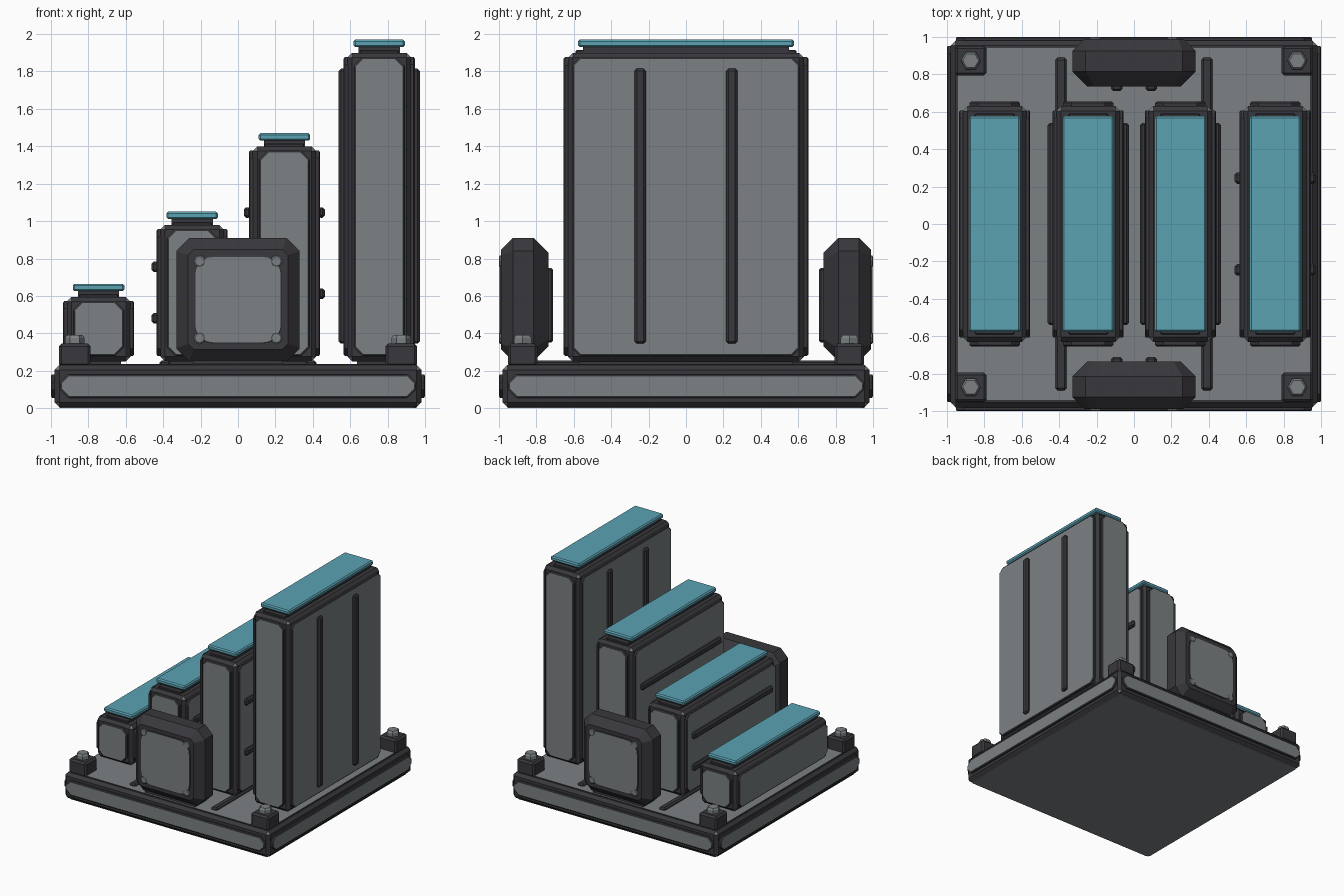
import bpy, bmesh, math
from mathutils import Vector

if "Cube" in bpy.data.objects:
    bpy.data.objects.remove(bpy.data.objects["Cube"])


def material(name, rgb):
    m = bpy.data.materials.new(name)
    m.diffuse_color = (*rgb, 1)
    m.use_nodes = True
    m.node_tree.nodes["Principled BSDF"].inputs["Base Color"].default_value = m.diffuse_color
    return m


DARK = material("dark frame", (0.040, 0.039, 0.045))
GREY = material("panel grey", (0.20, 0.22, 0.228))
BLUE = material("teal cap", (0.105, 0.36, 0.45))


def finish(name, bm, mats):
    bmesh.ops.recalc_face_normals(bm, faces=bm.faces[:])
    me = bpy.data.meshes.new(name)
    bm.to_mesh(me)
    bm.free()
    for m in mats:
        me.materials.append(m)
    ob = bpy.data.objects.new(name, me)
    bpy.context.collection.objects.link(ob)
    return ob


def box(name, lo, hi, mat=DARK, bevel=0.012, corner=None):
    """Bevelled box; the cut corners can take a second material."""
    lo, hi = Vector(lo), Vector(hi)
    bm = bmesh.new()
    bmesh.ops.create_cube(bm, size=1)
    for v in bm.verts:
        v.co = (lo + hi) / 2 + Vector(v.co[i] * (hi - lo)[i] for i in range(3))
    if bevel:
        bmesh.ops.bevel(bm, geom=bm.edges[:], offset=bevel, segments=1,
                        profile=0.5, affect='EDGES')
    if corner:
        for f in bm.faces:
            f.normal_update()
            f.material_index = int(min(abs(c) for c in f.normal) > 0.3)
    return finish(name, bm, [mat, corner] if corner else [mat])


def octagon(hu, hv, c):
    return [(hu, hv - c), (hu - c, hv), (c - hu, hv), (-hu, hv - c),
            (-hu, c - hv), (c - hu, -hv), (hu - c, -hv), (hu, c - hv)]


def rounded(h, r, n=6):
    pts = []
    for q, (sx, sy) in enumerate([(1, 1), (-1, 1), (-1, -1), (1, -1)]):
        for i in range(n + 1):
            a = math.pi / 2 * (q + i / n)
            pts.append((sx * (h - r) + r * math.cos(a), sy * (h - r) + r * math.sin(a)))
    return pts


def ngon(r, n):
    return [(r * math.cos(2 * math.pi * i / n), r * math.sin(2 * math.pi * i / n))
            for i in range(n)]


def loft(name, origin, normal, rings, side=DARK, cap=DARK):
    """Stack of outlines (depth, points) along a main axis direction."""
    o, n = Vector(origin), Vector(normal)
    u = Vector((0, 1, 0)) if n.x else Vector((1, 0, 0))
    v = Vector((0, 1, 0)) if n.z else Vector((0, 0, 1))
    bm = bmesh.new()
    loops = [[bm.verts.new(o + n * d + u * p[0] + v * p[1]) for p in pts] for d, pts in rings]
    for a, b in zip(loops, loops[1:]):
        for i in range(len(a)):
            j = (i + 1) % len(a)
            bm.faces.new((a[i], a[j], b[j], b[i]))
    bm.faces.new(loops[0])
    bm.faces.new(loops[-1]).material_index = 1
    return finish(name, bm, [side, cap])


def panel(name, origin, normal, hu, hv, depth, c=0.04):
    """Chamfered cover plate with a dark edge and a grey face."""
    k = 0.008
    return loft(name, origin, normal,
                [(-0.01, octagon(hu + k, hv + k, c)), (depth * 0.7, octagon(hu + k, hv + k, c)),
                 (depth, octagon(hu, hv, c))], DARK, GREY)


def bolt(name, origin, normal, r, h, n):
    return loft(name, origin, normal,
                [(-0.005, ngon(r, n)), (h * 0.7, ngon(r, n)), (h, ngon(r * 0.8, n))], GREY, GREY)


SIGNS = (-1, 1)

# base slab with panels on every side
box("base_slab", (-0.98, -0.98, 0.005), (0.98, 0.98, 0.23), bevel=0.025, corner=GREY)
panel("base_top_panel", (0, 0, 0.23), (0, 0, 1), 0.94, 0.94, 0.006, 0.03)
loft("base_bottom_panel", (0, 0, 0.01), (0, 0, -1),
     [(0, octagon(0.955, 0.955, 0.02)), (0.01, octagon(0.955, 0.955, 0.02))], GREY, GREY)
for s in SIGNS:
    panel("base_front_back_panel", (0, s * 0.98, 0.118), (0, s, 0), 0.945, 0.055, 0.02, 0.045)
    panel("base_side_panel", (s * 0.98, 0, 0.118), (s, 0, 0), 0.945, 0.055, 0.02, 0.045)
    box("base_top_rib", (s * 0.39 - 0.03, -0.89, 0.22), (s * 0.39 + 0.03, 0.89, 0.255))
    # corner blocks with hex bolts
    for t in SIGNS:
        x, y = s * 0.873, t * 0.873
        box("corner_block", (x - 0.085, y - 0.08, 0.22), (x + 0.085, y + 0.08, 0.345), bevel=0.015)
        bolt("corner_bolt", (x, y, 0.34), (0, 0, 1), 0.053, 0.05, 6)

# four rising bars: centre x, top height
for k, (x, top) in enumerate([(-0.745, 0.595), (-0.245, 0.98), (0.248, 1.40), (0.755, 1.90)]):
    zb = 0.25
    zc, hz = (zb + top) / 2 + 0.003, (top - zb) / 2 - 0.034
    box("bar_plinth", (x - 0.12, -0.57, 0.22), (x + 0.12, 0.57, 0.27), bevel=0)
    box("bar_body", (x - 0.17, -0.63, zb), (x + 0.17, 0.63, top), bevel=0.025, corner=GREY)
    box("bar_neck", (x - 0.105, -0.59, top - 0.01), (x + 0.105, 0.59, top + 0.015), bevel=0.005)
    box("bar_cap_seat", (x - 0.11, -0.55, top), (x + 0.11, 0.55, top + 0.035), bevel=0)
    box("bar_cap", (x - 0.138, -0.578, top + 0.03), (x + 0.138, 0.578, top + 0.07), BLUE, 0.01)
    for s in SIGNS:
        panel("bar_end_panel", (x, s * 0.63, zc), (0, s, 0), 0.127, hz, 0.024, 0.045)
        panel("bar_side_panel", (x + s * 0.17, 0, zc), (s, 0, 0), 0.6, hz, 0.02, 0.04)
        xa, xb = sorted((x + s * 0.18, x + s * 0.217))
        # ribs: lengthwise on the middle bars, upright on the tallest
        if k in (1, 2):
            for f in (0.315, 0.692):
                z = zb + f * (top - zb)
                box("bar_rib", (xa, -0.54, z - 0.028), (xb, 0.54, z + 0.028))
        if k == 3:
            for t in SIGNS:
                box("bar_rib", (xa, t * 0.245 - 0.03, 0.345), (xb, t * 0.245 + 0.03, 1.815))

# front and back housings with rounded cover plates
for s in SIGNS:
    c = (0, 0, 0.58)
    loft("housing", c, (0, s, 0),
         [(0.735, octagon(0.25, 0.25, 0.04)), (0.815, octagon(0.33, 0.33, 0.07)),
          (0.925, octagon(0.33, 0.33, 0.07)), (0.988, octagon(0.267, 0.267, 0.03))])
    loft("housing_cover", c, (0, s, 0),
         [(0.98, rounded(0.235, 0.1)), (0.994, rounded(0.235, 0.1)),
          (0.998, rounded(0.228, 0.095))], DARK, GREY)
    for t in SIGNS:
        for w in SIGNS:
            bolt("housing_bolt", (t * 0.205, s * 0.985, 0.58 + w * 0.205), (0, s, 0), 0.032, 0.014, 8)
        ya, yb = sorted((s * 0.71, s * 0.75))
        box("housing_rib", (t * 0.092 - 0.03, ya, 0.35), (t * 0.092 + 0.03, yb, 0.75))
    # mounting foot under the housing
    ya, yb = sorted((s * 0.80, s * 0.93))
    box("housing_foot", (-0.24, ya, 0.22), (0.24, yb, 0.28), bevel=0)
